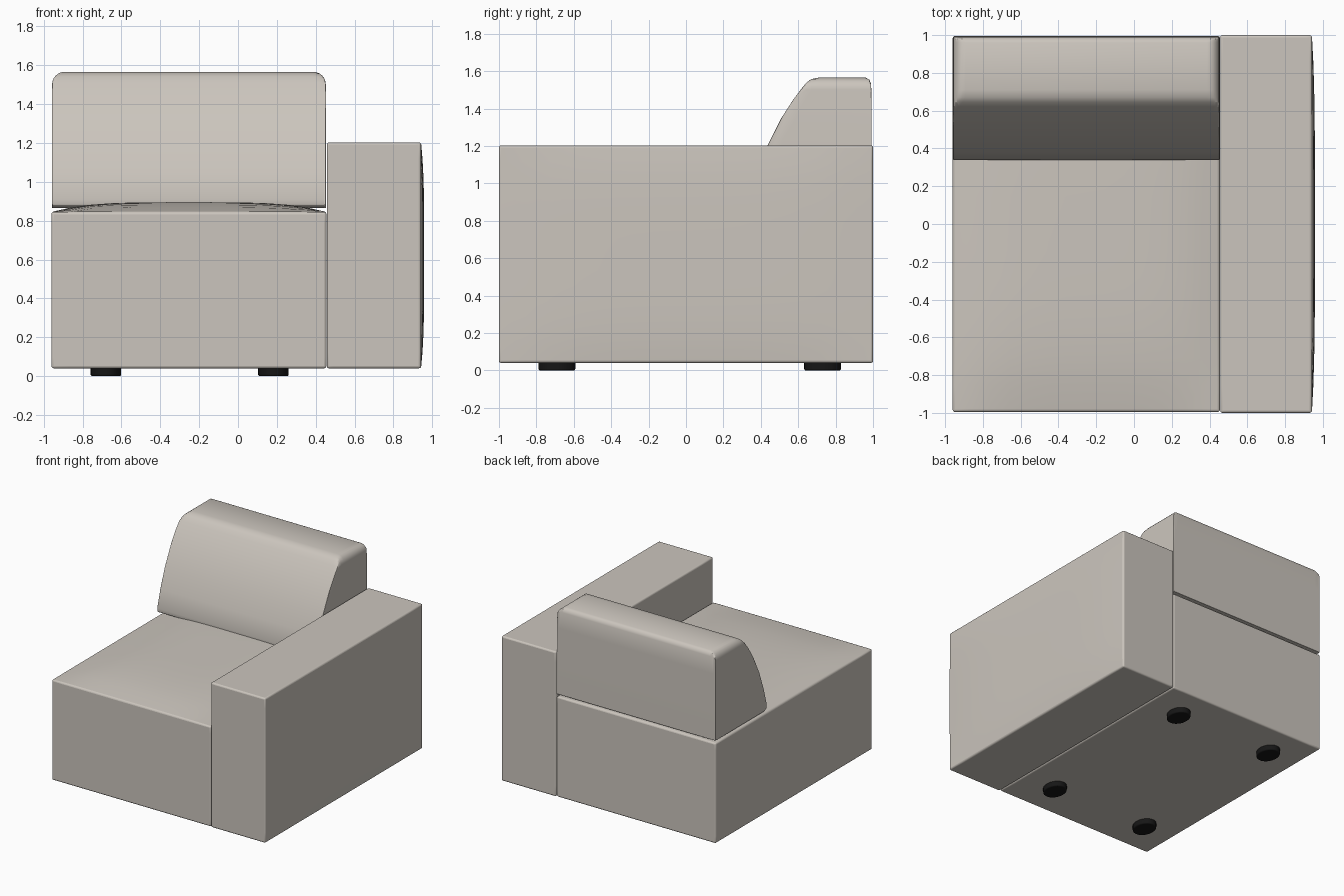
import bpy
import bmesh
import math
from mathutils import Vector

if "Cube" in bpy.data.objects:
    bpy.data.objects.remove(bpy.data.objects["Cube"], do_unlink=True)


def make_material(name, rgb):
    mat = bpy.data.materials.new(name)
    mat.use_nodes = True
    mat.diffuse_color = (*rgb, 1)
    mat.node_tree.nodes["Principled BSDF"].inputs["Base Color"].default_value = (*rgb, 1)
    return mat


fabric = make_material("warm grey fabric", (0.60, 0.56, 0.51))
black = make_material("black plastic", (0.008, 0.008, 0.008))


def finish(bm, name, mat, bevel):
    """Turn a bmesh into a smooth object with softly rounded seams."""
    bmesh.ops.recalc_face_normals(bm, faces=bm.faces)
    mesh = bpy.data.meshes.new(name)
    bm.to_mesh(mesh)
    bm.free()
    mesh.materials.append(mat)
    obj = bpy.data.objects.new(name, mesh)
    bpy.context.collection.objects.link(obj)
    mod = obj.modifiers.new("seam", "BEVEL")
    mod.width = bevel
    mod.segments = 3
    mod.limit_method = "ANGLE"
    mod.angle_limit = math.radians(45)
    bpy.ops.object.select_all(action="DESELECT")
    obj.select_set(True)
    bpy.context.view_layer.objects.active = obj
    bpy.ops.object.shade_smooth_by_angle(angle=math.radians(40))
    return obj


def padded_box(name, low, high, axis, puff):
    """Box whose positive face along one axis is crowned like upholstery."""
    low, high = Vector(low), Vector(high)
    centre, half = (low + high) / 2, (high - low) / 2
    bm = bmesh.new()
    bmesh.ops.create_cube(bm, size=2)
    bmesh.ops.subdivide_edges(bm, edges=bm.edges[:], cuts=13, use_grid_fill=True)
    others = [i for i in range(3) if i != axis]
    for v in bm.verts:
        unit = v.co.copy()
        v.co = Vector(c + h * u for c, h, u in zip(centre, half, unit))
        if unit[axis] > 0.999:
            a, b = (unit[i] for i in others)
            v.co[axis] += puff * (1 - a ** 4) * (1 - b ** 4)
    return finish(bm, name, fabric, 0.012)


# Seat block and single arm
padded_box("seat_base", (-0.96, -0.995, 0.04), (0.455, 0.995, 0.845), 2, 0.05)
padded_box("left_arm", (0.457, -1, 0.04), (0.942, 1, 1.203), 0, 0.016)

# Back cushion: side profile lofted across the width, with rounded upper corners
PROFILE = [(0.37, 0.865), (0.345, 0.88), (0.34, 0.91), (0.38, 1.05), (0.435, 1.2),
           (0.51, 1.35), (0.575, 1.45), (0.62, 1.51), (0.645, 1.54), (0.67, 1.558),
           (0.71, 1.566), (0.96, 1.566), (0.98, 1.555), (0.99, 1.53), (0.993, 1.4),
           (0.993, 0.865)]
X0, X1, RADIUS, STEPS = -0.957, 0.452, 0.065, 6
arc = [math.pi / 2 * i / STEPS for i in range(STEPS + 1)]
stations = [(RADIUS * (1 - math.cos(a)), RADIUS * (1 - math.sin(a))) for a in arc]
sections = [(X0 + d, drop) for d, drop in stations]
sections += [(X1 - d, drop) for d, drop in reversed(stations)]

bm = bmesh.new()
rings = []
for x, drop in sections:
    top = 1.566 - drop
    rings.append([bm.verts.new((x, y, min(z, top))) for y, z in PROFILE])
for r, s in zip(rings, rings[1:]):
    for i in range(len(PROFILE)):
        j = (i + 1) % len(PROFILE)
        bm.faces.new((r[i], r[j], s[j], s[i]))
bm.faces.new(rings[0])
bm.faces.new(rings[-1])
finish(bm, "back_cushion", fabric, 0.012)

# Four low oval feet
for side, x in (("right", -0.68), ("left", 0.182)):
    for end, y in (("front", -0.69), ("back", 0.73)):
        bm = bmesh.new()
        bmesh.ops.create_cone(bm, cap_ends=True, segments=32, radius1=1, radius2=1, depth=1)
        bmesh.ops.scale(bm, vec=(0.078, 0.098, 0.05), verts=bm.verts)
        bmesh.ops.translate(bm, vec=(x, y, 0.025), verts=bm.verts)
        finish(bm, f"{end}_{side}_foot", black, 0.008)
